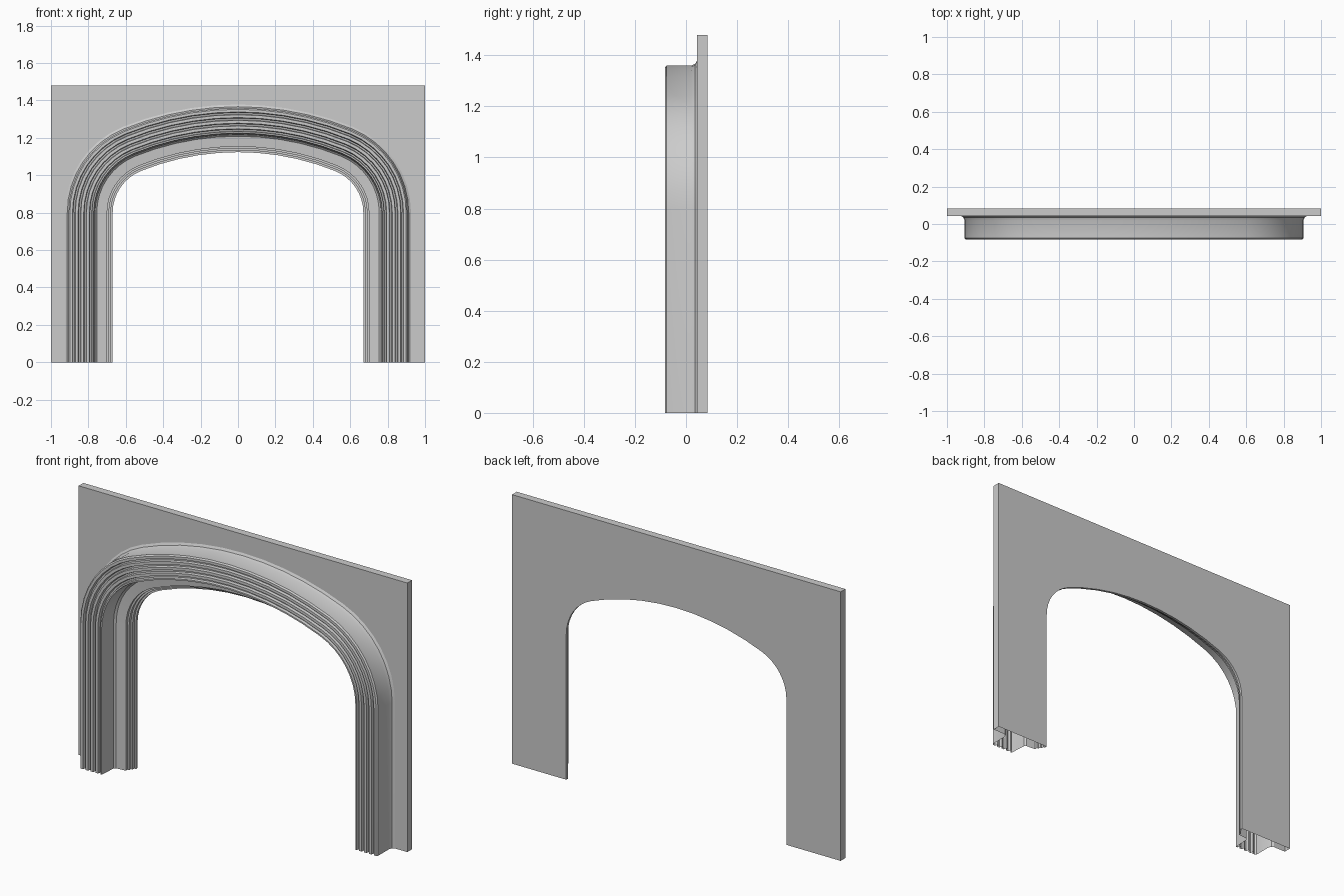
import bpy, bmesh, math
from math import sin, cos, radians

cube = bpy.data.objects.get("Cube")
if cube:
    bpy.data.objects.remove(cube, do_unlink=True)

stone = bpy.data.materials.new("pale_grey_stone")
stone.use_nodes = True
stone.diffuse_color = (0.6, 0.6, 0.6, 1)
stone.node_tree.nodes["Principled BSDF"].inputs["Base Color"].default_value = (0.6, 0.6, 0.6, 1)

HALF, JAMB, SPRING, TOP = 1.0, 0.67, 0.80, 1.48
FRONT, BACK = 0.043, 0.084
CORNER, TURN = 0.24, 68            # tight corner radius and its sweep
CROWN = (JAMB - CORNER + CORNER * cos(radians(TURN))) / cos(radians(TURN))
CROWN_Z = SPRING + (CORNER - CROWN) * sin(radians(TURN))


def arch(d):
    """Outline of the opening, widened by d, from right foot to left foot."""
    half = [(JAMB + d, 0)]
    for i in range(9):
        a = radians(TURN * i / 8)
        half.append((JAMB - CORNER + (CORNER + d) * cos(a), SPRING + (CORNER + d) * sin(a)))
    for i in range(1, 6):
        a = radians(TURN + (90 - TURN) * i / 5)
        half.append(((CROWN + d) * cos(a), CROWN_Z + (CROWN + d) * sin(a)))
    return half + [(-x, z) for x, z in reversed(half[:-1])]


def finish(name, bm):
    bmesh.ops.recalc_face_normals(bm, faces=bm.faces)
    mesh = bpy.data.meshes.new(name)
    bm.to_mesh(mesh)
    bm.free()
    obj = bpy.data.objects.new(name, mesh)
    bpy.context.collection.objects.link(obj)
    mesh.materials.append(stone)
    bpy.ops.object.select_all(action='DESELECT')
    obj.select_set(True)
    bpy.context.view_layer.objects.active = obj
    bpy.ops.object.shade_smooth_by_angle(angle=radians(30))


# Wall panel: front and back sheets joined round the outside
bm = bmesh.new()
frame = [(-HALF, 0), (-HALF, TOP), (HALF, TOP), (HALF, 0)]
rims = []
for y, d in ((FRONT, 0.255), (BACK, 0.0)):
    verts = [bm.verts.new((x, y, z)) for x, z in frame + arch(d)]
    bm.faces.new(verts)
    rims.append(verts[:4])
for i in range(3):
    bm.faces.new((rims[0][i], rims[0][i + 1], rims[1][i + 1], rims[1][i]))
finish("wall_panel", bm)

# Moulding section as (distance from opening, depth), outside to inside
section = [(0.255, FRONT), (0.243, 0.036), (0.236, 0.02), (0.236, -0.076), (0.229, -0.083)]
for i in range(4):                  # ribs and grooves on the front
    d = 0.215 - 0.03 * i
    section += [(d, -0.083), (d - 0.004, -0.068), (d - 0.012, -0.068), (d - 0.015, -0.083)]
section += [(0.102, -0.083), (0.1, -0.07), (0.095, 0.01), (0.085, 0.02), (0.03, 0.025)]
for i in range(3):                  # small steps into the opening
    d = 0.03 - 0.01 * i
    section += [(d, 0.04 + 0.015 * i), (d - 0.01, 0.04 + 0.015 * i)]
section += [(0.0, BACK)]

bm = bmesh.new()
rows = [[bm.verts.new((x, y, z)) for x, z in arch(d)] for d, y in section]
for a, b in zip(rows, rows[1:]):
    for i in range(len(a) - 1):
        bm.faces.new((a[i], a[i + 1], b[i + 1], b[i]))
finish("arch_moulding", bm)
